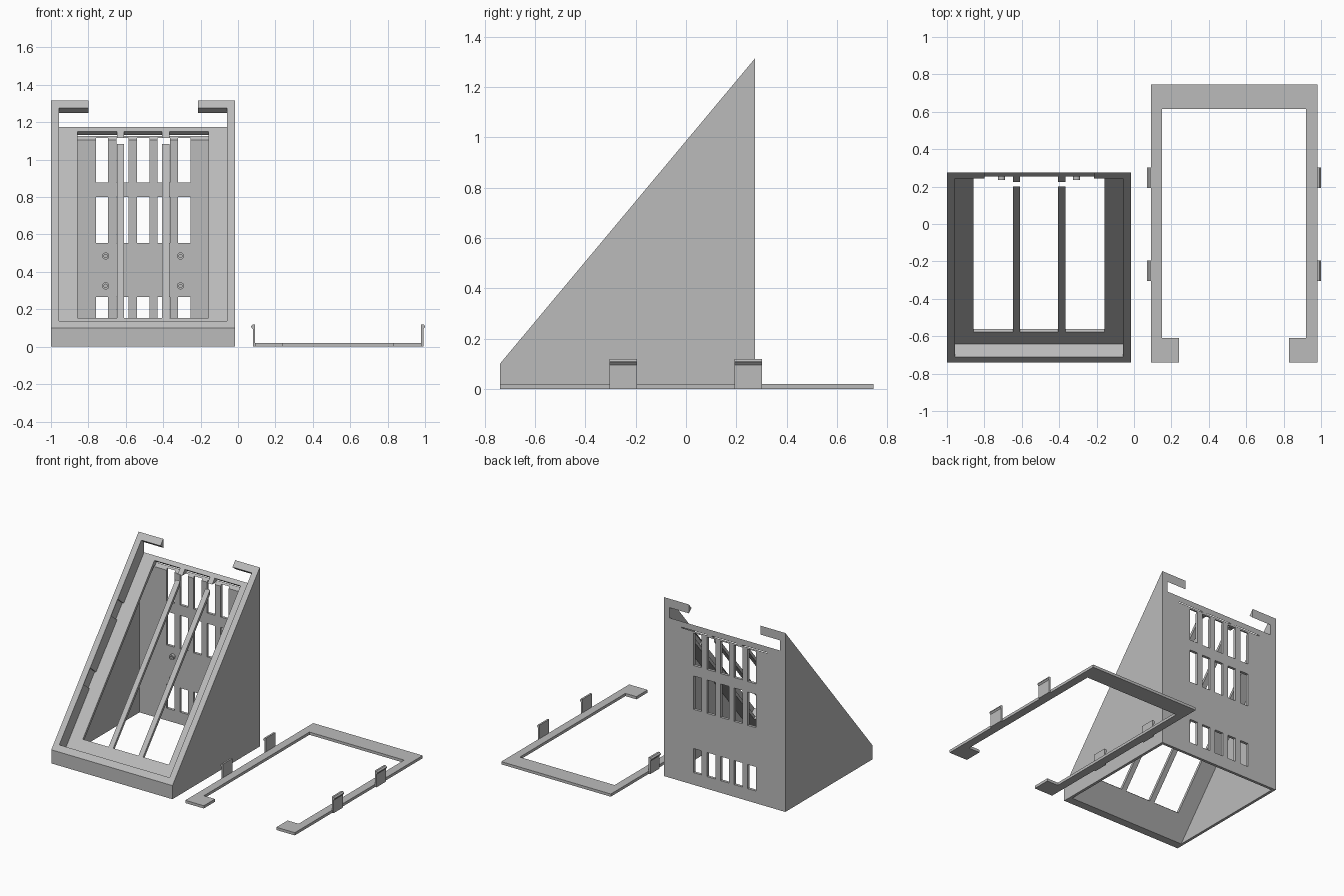
import bpy, bmesh, math
from mathutils import Vector

if "Cube" in bpy.data.objects:
    bpy.data.objects.remove(bpy.data.objects["Cube"])

grey = bpy.data.materials.new("light grey plastic")
grey.diffuse_color = (0.5, 0.5, 0.5, 1)
grey.use_nodes = True
grey.node_tree.nodes["Principled BSDF"].inputs["Base Color"].default_value = grey.diffuse_color

# Slope frame: origin at the lower front edge, S runs up the slope, N points out
LENGTH = math.hypot(1.015, 1.215)
S = Vector((0, 1.015, 1.215)) / LENGTH
N = Vector((0, -S.z, S.y))
ORIGIN = Vector((0, -0.74, 0.1))
CX = -0.5075            # mid-plane of the wedge case
RX = 0.535              # mid-plane of the retaining frame


def prism(name, outline, vec):
    """Extrude a closed outline along vec."""
    bm = bmesh.new()
    face = bm.faces.new([bm.verts.new(p) for p in outline])
    ext = bmesh.ops.extrude_face_region(bm, geom=[face])
    bmesh.ops.translate(bm, vec=vec, verts=[v for v in ext["geom"] if isinstance(v, bmesh.types.BMVert)])
    bmesh.ops.recalc_face_normals(bm, faces=bm.faces)
    mesh = bpy.data.meshes.new(name)
    bm.to_mesh(mesh)
    bm.free()
    mesh.materials.append(grey)
    ob = bpy.data.objects.new(name, mesh)
    bpy.context.collection.objects.link(ob)
    return ob


def side_prism(name, x0, x1, yz):
    return prism(name, [(x0, y, z) for y, z in yz], (x1 - x0, 0, 0))


def box(name, x0, x1, y0, y1, z0, z1):
    return side_prism(name, x0, x1, [(y0, z0), (y1, z0), (y1, z1), (y0, z1)])


def slope_box(name, x0, x1, s0, s1, n0, n1):
    pts = [ORIGIN + S * s + N * n for s, n in ((s0, n0), (s1, n0), (s1, n1), (s0, n1))]
    return side_prism(name, x0, x1, [(p.y, p.z) for p in pts])


def cut(target, cutter):
    mod = target.modifiers.new("cut", 'BOOLEAN')
    mod.operation = 'DIFFERENCE'
    mod.solver = 'EXACT'
    mod.object = cutter
    bpy.context.view_layer.objects.active = target
    bpy.ops.object.modifier_apply(modifier=mod.name)
    bpy.data.objects.remove(cutter)


# Wedge case: solid wedge hollowed from below
case = side_prism("wedge_case", -1, -0.015, [(-0.74, 0), (0.275, 0), (0.275, 1.315), (-0.74, 0.1)])
cut(case, side_prism("cavity", -0.98, -0.035,
                     [(-0.7, -0.024), (0.255, -0.024), (0.255, 1.119)]))
# Tray recess in the slope, and the gap between the two top hooks
cut(case, slope_box("recess", -0.956, -0.059, 0.047, 1.533, -0.09, 0.05))
cut(case, slope_box("hook_gap", -0.8, -0.215, 1.45, 1.75, -0.09, 0.2))
# Three long openings leaving two thin bars
for x0, x1 in ((-0.857, -0.648), (-0.61, -0.405), (-0.367, -0.158)):
    cut(case, slope_box("opening", x0, x1, 0.145, 1.443, -0.12, -0.05))
# Vent slots in the back wall
for i in range(5):
    x = CX + 0.11 * (i - 2)
    for z0, z1 in ((0.09, 0.267), (0.555, 0.80), (0.877, 1.115)):
        cut(case, box("slot", x - 0.033, x + 0.033, 0.2, 0.35, z0, z1))
# Clip notches in the inner sides of the rim
for s in (0.546, 1.045):
    for x in (-0.956, -0.059):
        cut(case, slope_box("notch", x - 0.011, x + 0.011, s - 0.06, s + 0.06, -0.09, -0.002))

# Hollow mounting pegs on the back wall
for x in (CX - 0.2, CX + 0.2):
    for z in (0.325, 0.485):
        def ring(r):
            return [(x + r * math.cos(a * math.pi / 12), 0.258, z + r * math.sin(a * math.pi / 12))
                    for a in range(24)]
        peg = prism("mounting_peg", ring(0.019), (0, -0.024, 0))
        cut(peg, prism("peg_hole", [(px, 0.254, pz) for px, _, pz in ring(0.009)], (0, -0.05, 0)))

# Flat retaining frame with an open front end
half = [(0.445, -0.74), (0.295, -0.74), (0.295, -0.61), (0.385, -0.61), (0.385, 0.615)]
right = [(0.445, 0.745)] + half
outline = [(RX + x, y, 0) for x, y in right] + [(RX - x, y, 0) for x, y in reversed(right)]
prism("retaining_frame", outline, (0, 0, 0.02))

# Snap clips standing on the frame sides
for sign in (-1, 1):
    for y in (-0.25, 0.247):
        profile = [(0.443, 0), (0.456, 0), (0.456, 0.095), (0.465, 0.105),
                   (0.465, 0.11), (0.456, 0.12), (0.443, 0.12)]
        prism("snap_clip", [(RX + sign * px, y - 0.055, pz) for px, pz in profile], (0, 0.11, 0))
